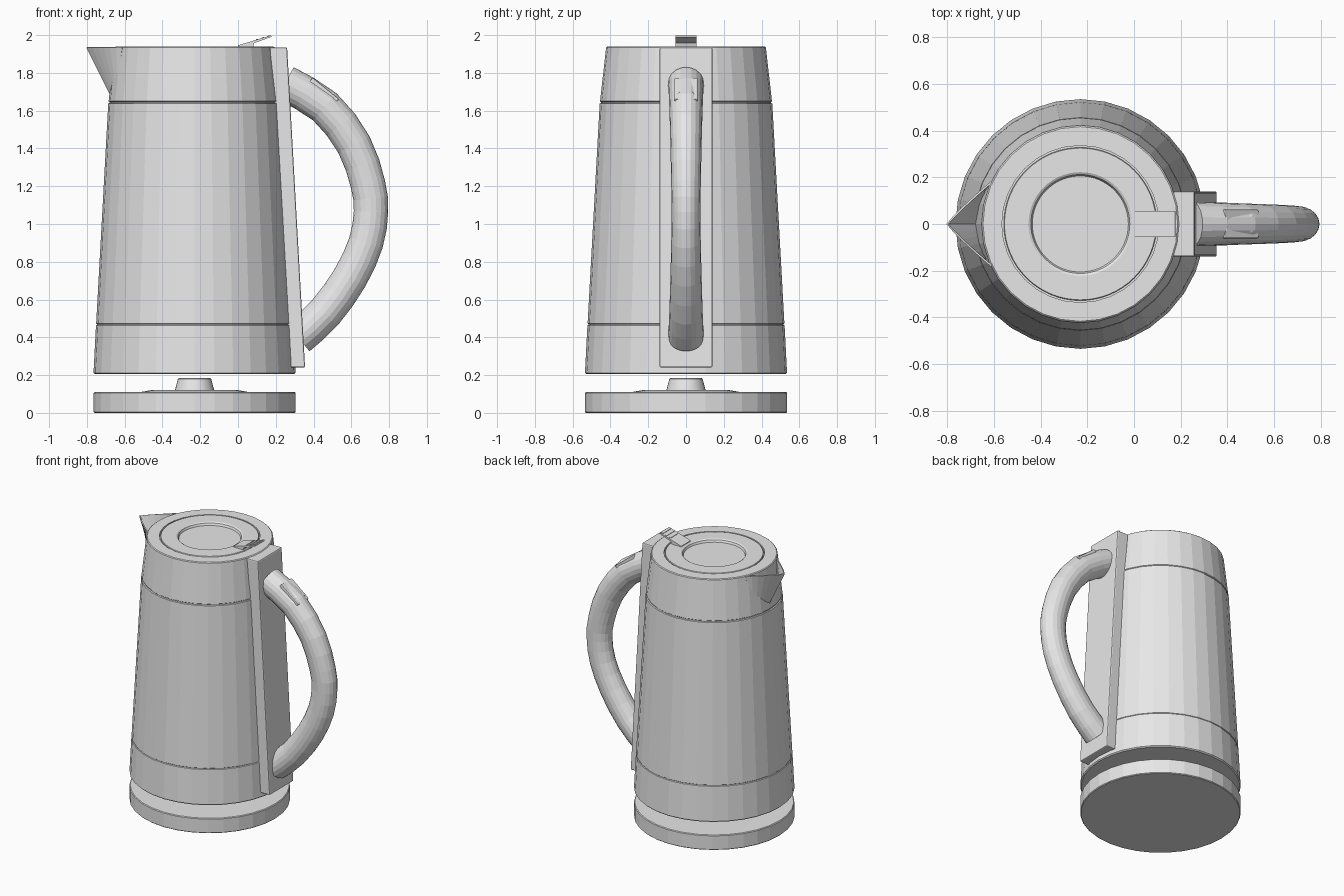
import bpy, bmesh, math
from mathutils import Vector

if "Cube" in bpy.data.objects:
    bpy.data.objects.remove(bpy.data.objects["Cube"])

CX = -0.23  # axis of the round parts
grey = bpy.data.materials.new("light grey")
grey.diffuse_color = (0.8, 0.8, 0.8, 1)
grey.use_nodes = True
grey.node_tree.nodes["Principled BSDF"].inputs["Base Color"].default_value = grey.diffuse_color


def finish(name, bm, smooth=None, bevel=0):
    bmesh.ops.recalc_face_normals(bm, faces=bm.faces)
    me = bpy.data.meshes.new(name)
    bm.to_mesh(me)
    bm.free()
    me.materials.append(grey)
    ob = bpy.data.objects.new(name, me)
    bpy.context.collection.objects.link(ob)
    if bevel:
        m = ob.modifiers.new("bevel", 'BEVEL')
        m.width, m.segments = bevel, 2
    if smooth:
        bpy.ops.object.select_all(action='DESELECT')
        ob.select_set(True)
        bpy.context.view_layer.objects.active = ob
        bpy.ops.object.shade_smooth_by_angle(angle=math.radians(smooth))
    return ob


def skin(bm, rings):
    for a, b in zip(rings, rings[1:]):
        n = len(a)
        for i in range(n):
            bm.faces.new((a[i], a[(i + 1) % n], b[(i + 1) % n], b[i]))
    bm.faces.new(rings[0])
    bm.faces.new(rings[-1])


def lathe(name, profile, sides, smooth=None):
    bm = bmesh.new()
    rings = [[bm.verts.new((CX + r * math.cos(math.tau * i / sides),
                            r * math.sin(math.tau * i / sides), z))
              for i in range(sides)] for r, z in profile]
    skin(bm, rings)
    return finish(name, bm, smooth)


def prism(name, outline, half, bevel=0):
    """Extrude an x-z outline across y."""
    bm = bmesh.new()
    rings = [[bm.verts.new((x, y, z)) for x, z in outline] for y in (-half, half)]
    skin(bm, rings)
    return finish(name, bm, bevel=bevel)


# power base with raised centre and connector post
lathe("power_base", [(0.53, 0), (0.535, 0.005), (0.535, 0.105), (0.53, 0.11),
                     (0.29, 0.11), (0.22, 0.122), (0.1, 0.122)], 32)
lathe("base_connector", [(0.105, 0.115), (0.088, 0.18), (0.08, 0.186)], 32, 30)

# tapered body with two thin seams
lathe("body", [(0.528, 0.205), (0.535, 0.212), (0.522, 0.463), (0.517, 0.466),
               (0.517, 0.470), (0.521, 0.473), (0.457, 1.637), (0.450, 1.64),
               (0.450, 1.646), (0.455, 1.65), (0.423, 1.935), (0.417, 1.94),
               (0.336, 1.94), (0.336, 1.92)], 32)

# lid with dished centre
lathe("lid", [(0.328, 1.90), (0.328, 1.937), (0.325, 1.941), (0.222, 1.941),
              (0.212, 1.935), (0.193, 1.89), (0.188, 1.888), (0.15, 1.895),
              (0.09, 1.902), (0.03, 1.905)], 64, 30)

# lid latch and its grip ridges
prism("lid_latch", [(0.0, 1.938), (0.08, 1.938), (0.085, 1.957), (0.178, 1.991),
                    (0.175, 1.999), (0.0, 1.946)], 0.055)
for i in range(3):
    x = 0.095 + 0.03 * i
    z = 1.946 + x * 0.303
    prism("latch_ridge", [(x, z - 0.005), (x + 0.012, z - 0.001),
                          (x + 0.012, z + 0.006), (x, z + 0.003)], 0.045)

# open V-shaped spout
bm = bmesh.new()
N = 6
rows = []
for side in (-1, 1):
    top, low = [], []
    for i in range(N + 1):
        t = i / N
        top.append(Vector((-0.80 + 0.19 * t, side * 0.18 * t ** 0.9, 1.936)))
        low.append(Vector((-0.672 + 0.04 * t, side * 0.16 * t, 1.68 + 0.06 * t)))
    vs = [[bm.verts.new(p) for p in row] for row in (top, low)]
    for i in range(N):
        q = (vs[0][i], vs[0][i + 1], vs[1][i + 1], vs[1][i])
        bm.faces.new(q if side < 0 else q[::-1])
bmesh.ops.remove_doubles(bm, verts=bm.verts, dist=0.0005)
spout = finish("spout", bm)
sol = spout.modifiers.new("wall", 'SOLIDIFY')
sol.thickness, sol.offset = 0.008, 0

# handle mounting plate
prism("handle_plate", [(0.168, 1.935), (0.26, 1.935), (0.355, 0.24), (0.265, 0.24)],
      0.14, 0.008)

# curved handle, swept with an oval section that swells at the ends
path = [(0.15, 1.79), (0.25, 1.745), (0.46, 1.62), (0.614, 1.42), (0.688, 1.21),
        (0.704, 1.066), (0.677, 0.90), (0.593, 0.716), (0.46, 0.53),
        (0.317, 0.40), (0.22, 0.33)]
pts = [Vector((x, 0, z)) for x, z in path]
fine = []
for i in range(1, len(pts) - 2):
    a, b, c, d = pts[i - 1:i + 3]
    for t in (0, 0.5):
        fine.append(0.5 * (2 * b + (c - a) * t + (2 * a - 5 * b + 4 * c - d) * t * t
                           + (3 * b - a - 3 * c + d) * t ** 3))
fine.append(pts[-2])
bm = bmesh.new()
rings = []
for i, p in enumerate(fine):
    tan = (fine[min(i + 1, len(fine) - 1)] - fine[max(i - 1, 0)]).normalized()
    nor = Vector((-tan.z, 0, tan.x))
    e = abs(2 * i / (len(fine) - 1) - 1)
    w, h = 0.076 + 0.019 * e ** 1.5, 0.091 + 0.005 * e
    rings.append([bm.verts.new(p + nor * h * math.cos(math.tau * k / 20)
                               + Vector((0, w * math.sin(math.tau * k / 20), 0)))
                  for k in range(20)])
skin(bm, rings)
finish("handle", bm)

# switch panel on the handle with two small indicator bumps
a, b = Vector((0.395, 0, 1.775)), Vector((0.535, 0, 1.662))
along = (b - a).normalized()
out = Vector((-along.z, 0, along.x))
if out.z < 0:
    out = -out
corners = [a, b, b - out * 0.035, a - out * 0.035]
prism("switch_panel", [(p.x, p.z) for p in corners], 0.062, 0.006)
rot = out.to_track_quat('Z', 'Y').to_matrix().to_4x4()
for y in (-0.025, 0.025):
    bm = bmesh.new()
    bmesh.ops.create_uvsphere(bm, u_segments=16, v_segments=8, radius=0.018)
    for v in bm.verts:
        v.co.z *= 0.5
    bm.transform(rot)
    p = b - along * 0.04
    bmesh.ops.translate(bm, verts=bm.verts, vec=(p.x, y, p.z))
    finish("indicator_bump", bm, 40)
